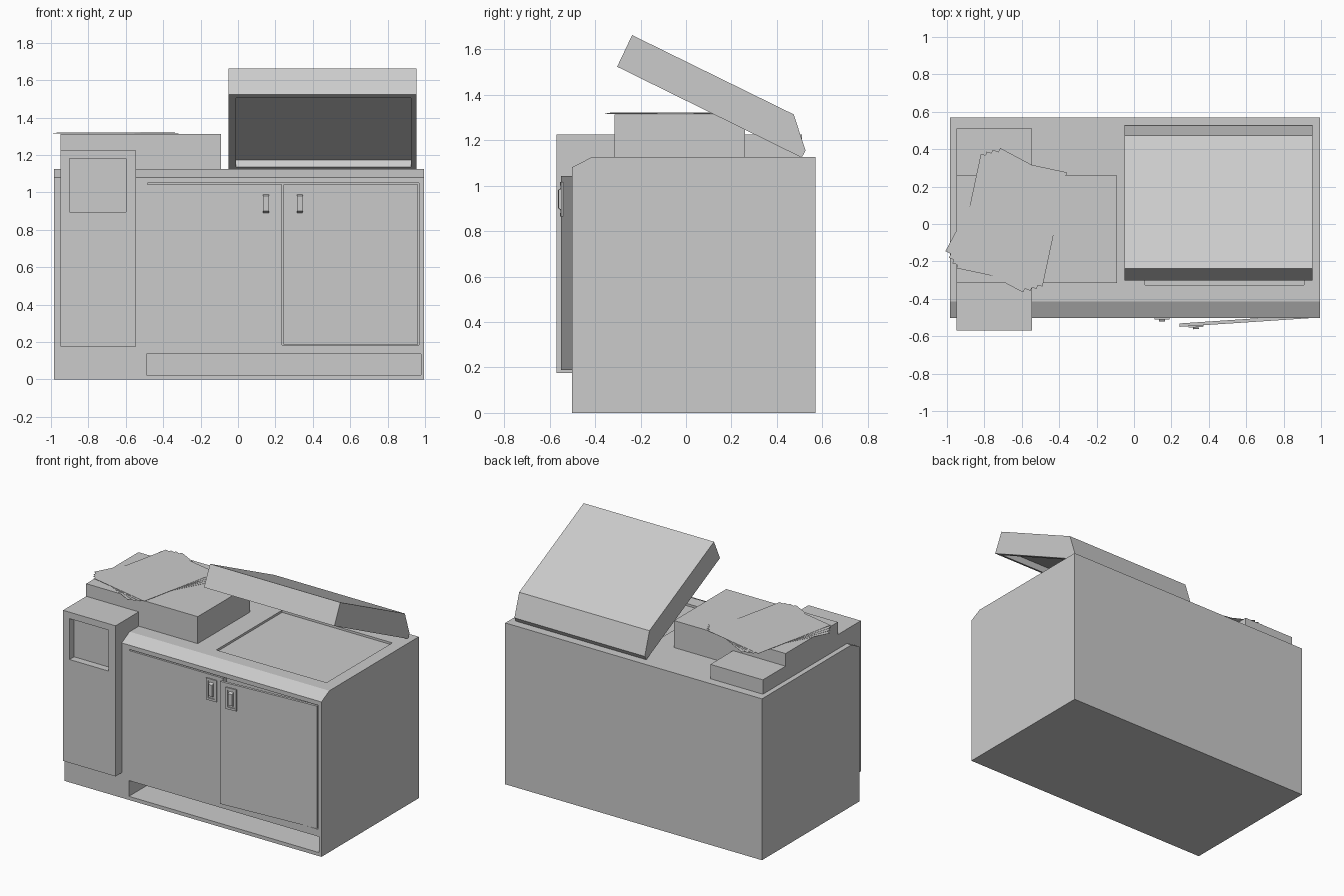
import bpy
import bmesh
from math import radians
from mathutils import Matrix, Vector

old = bpy.data.objects.get("Cube")
if old:
    bpy.data.objects.remove(old, do_unlink=True)

grey = bpy.data.materials.new("light grey plastic")
grey.use_nodes = True
COLOUR = (0.6, 0.6, 0.6, 1)
grey.diffuse_color = COLOUR
grey.node_tree.nodes["Principled BSDF"].inputs["Base Color"].default_value = COLOUR


def add_object(name, bm):
    bmesh.ops.recalc_face_normals(bm, faces=bm.faces)
    mesh = bpy.data.meshes.new(name)
    bm.to_mesh(mesh)
    bm.free()
    mesh.materials.append(grey)
    obj = bpy.data.objects.new(name, mesh)
    bpy.context.collection.objects.link(obj)
    return obj


def box(name, x, y, z):
    """Box from (low, high) ranges on each axis."""
    bm = bmesh.new()
    bmesh.ops.create_cube(bm, size=1)
    for v in bm.verts:
        v.co = Vector(r[0] if c < 0 else r[1] for r, c in zip((x, y, z), v.co))
    return add_object(name, bm)


def extrude_profile(name, profile, x):
    """Closed (y, z) profile drawn out between two x positions."""
    bm = bmesh.new()
    face = bm.faces.new([bm.verts.new((x[0], y, z)) for y, z in profile])
    new = bmesh.ops.extrude_face_region(bm, geom=[face])["geom"]
    bmesh.ops.translate(bm, vec=(x[1] - x[0], 0, 0),
                        verts=[g for g in new if isinstance(g, bmesh.types.BMVert)])
    return add_object(name, bm)


def cut(obj, cutter):
    """Subtract the cutter, then discard it."""
    cutter.hide_render = True
    mod = obj.modifiers.new("cut", "BOOLEAN")
    mod.operation = "DIFFERENCE"
    mod.solver = "EXACT"
    mod.object = cutter
    bpy.context.view_layer.objects.active = obj
    bpy.ops.object.modifier_apply(modifier=mod.name)
    bpy.data.objects.remove(cutter, do_unlink=True)


FRONT = -0.502
BACK = 0.57
TOP = 1.125

# Cabinet with a sloped front top edge
cabinet = extrude_profile("cabinet", [(FRONT, 0), (BACK, 0), (BACK, TOP),
                                      (-0.415, TOP), (FRONT, 1.08)], (-0.985, 0.995))
cut(cabinet, box("kick_cutter", (-0.49, 0.978), (-0.7, -0.22), (0.025, 0.135)))
cut(cabinet, box("door_cutter", (-0.485, 0.968), (-0.7, FRONT + 0.04), (0.185, 1.05)))
cut(cabinet, box("glass_cutter", (0.06, 0.91), (-0.325, 0.4), (TOP - 0.015, 1.3)))

# Control column on the left of the front, with a sunken screen
column = box("control_column", (-0.95, -0.545), (-0.57, 0.51), (0.175, 1.225))
cut(column, box("screen_cutter", (-0.9, -0.598), (-0.7, -0.52), (0.895, 1.18)))

# Output platform
box("paper_platform", (-0.95, -0.09), (-0.315, 0.26), (TOP - 0.01, 1.313))

# Fanned stack of sheets
for i, angle in enumerate((-28, -22, -17, -12)):
    z = 1.314 + 0.002 * i
    sheet = box(f"paper_sheet_{i + 1}", (-0.235, 0.235), (-0.312, 0.312), (0, 0.0015))
    sheet.data.transform(Matrix.Translation((-0.654, 0.02, z))
                         @ Matrix.Rotation(radians(angle), 4, "Z"))

# Raised scanner lid, hollow underneath
lid = extrude_profile("scanner_lid", [(-0.237, 1.662), (-0.303, 1.523), (0.509, 1.123),
                                      (0.526, 1.154), (0.474, 1.313)], (-0.05, 0.955))
hinge, lip = Vector((0.509, 1.123)), Vector((-0.303, 1.523))
along = (lip - hinge).normalized()
inward = Vector((along.y, -along.x))
start, end = hinge + along * 0.03, lip - along * 0.04
hollow = [start - inward * 0.05, end - inward * 0.05, end + inward * 0.04, start + inward * 0.04]
cut(lid, extrude_profile("lid_cutter", hollow, (-0.012, 0.925)))


def handle(side, x):
    """Pull handle: framed pocket with a raised grip."""
    plate = box(f"{side}_handle_plate", (x - 0.04, x + 0.04),
                (FRONT - 0.008, FRONT + 0.002), (0.865, 1.015))
    cut(plate, box("pocket_cutter", (x - 0.026, x + 0.026),
                   (FRONT - 0.1, FRONT - 0.001), (0.88, 1.0)))
    y = FRONT - 0.018
    bar = extrude_profile(f"{side}_handle_grip", [(FRONT, 0.89), (y, 0.9), (y, 0.98),
                                                 (FRONT, 0.99)], (x - 0.015, x + 0.015))
    return [plate, bar]


# Closed door and slightly open door, each with a handle
DOOR_Y = (FRONT, FRONT + 0.018)
box("closed_door", (-0.485, 0.236), (FRONT, FRONT + 0.05), (0.185, 1.042))
handle("closed_door", 0.15)
open_parts = [box("open_door", (0.243, 0.962), DOOR_Y, (0.188, 1.042))]
open_parts += handle("open_door", 0.329)
pivot = Matrix.Translation((0.962, FRONT, 0))
swing = pivot @ Matrix.Rotation(radians(3.8), 4, "Z") @ pivot.inverted()
for part in open_parts:
    part.data.transform(swing)
